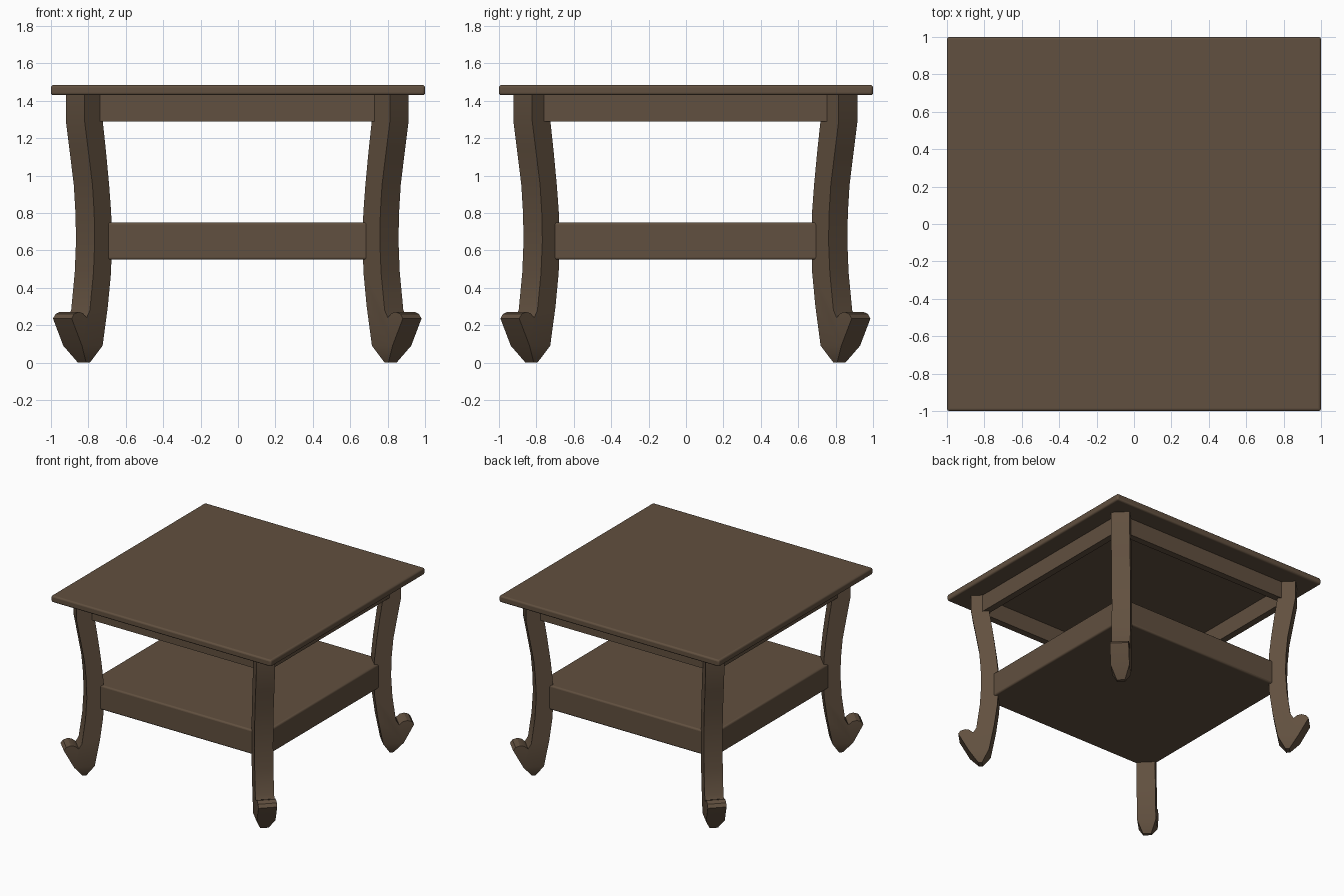
import bpy, bmesh

if "Cube" in bpy.data.objects:
    bpy.data.objects.remove(bpy.data.objects["Cube"])

wood = bpy.data.materials.new("dark_wood")
wood.diffuse_color = (0.12, 0.08, 0.05, 1)
wood.use_nodes = True
wood.node_tree.nodes["Principled BSDF"].inputs["Base Color"].default_value = wood.diffuse_color


def finish(name, bm, loc=(0, 0, 0)):
    bmesh.ops.recalc_face_normals(bm, faces=bm.faces[:])
    me = bpy.data.meshes.new(name)
    bm.to_mesh(me)
    bm.free()
    me.materials.append(wood)
    ob = bpy.data.objects.new(name, me)
    ob.location = loc
    bpy.context.collection.objects.link(ob)
    return ob


def smooth(ob):
    bpy.ops.object.select_all(action='DESELECT')
    ob.select_set(True)
    bpy.context.view_layer.objects.active = ob
    bpy.ops.object.shade_smooth_by_angle(angle=0.52)


def box(name, x0, x1, y0, y1, z0, z1, bevel=0):
    bm = bmesh.new()
    bmesh.ops.create_cube(bm, size=1)
    for v in bm.verts:
        v.co = ((x1 - x0) * v.co.x, (y1 - y0) * v.co.y, (z1 - z0) * v.co.z)
    ob = finish(name, bm, ((x0 + x1) / 2, (y0 + y1) / 2, (z0 + z1) / 2))
    if bevel:
        m = ob.modifiers.new("rounded_edges", 'BEVEL')
        m.width, m.segments = bevel, 3
        smooth(ob)
    return ob


# Table top and thick lower shelf
box("table_top", -1, 1, -1, 1, 1.43, 1.484, 0.013)
box("lower_shelf", -0.80, 0.79, -0.795, 0.79, 0.55, 0.75, 0.013)

# Apron boards under the top
for side, sg in (("front", -1), ("back", 1)):
    a, b = sorted((sg * 0.84, sg * 0.785))
    box(side + "_apron", -0.80, 0.80, a, b, 1.29, 1.43)
for side, sg in (("left", -1), ("right", 1)):
    a, b = sorted((sg * 0.85, sg * 0.795))
    box(side + "_apron", a, b, -0.80, 0.80, 1.29, 1.43)

# Curved leg profile along the corner diagonal: (diagonal distance, height)
inner = [(0.77, 0.09), (0.742, 0.30), (0.725, 0.48), (0.72, 0.65), (0.724, 0.80),
         (0.735, 0.95), (0.752, 1.13), (0.769, 1.29), (0.772, 1.43)]
outer = [(0.866, 1.43), (0.866, 1.29), (0.846, 1.13), (0.824, 0.95), (0.815, 0.80),
         (0.812, 0.65), (0.819, 0.48), (0.838, 0.28)]
toe = [(0.855, 0.24), (0.875, 0.264), (0.898, 0.271), (0.922, 0.26), (0.935, 0.235), (0.88, 0.09)]
tip = [(0.83, 0.0), (0.81, 0.0)]
profile = inner + outer + toe + tip
n = len(profile)

bm = bmesh.new()
sides = []
for sg in (-1, 1):
    # The foot narrows toward the floor
    sides.append([bm.verts.new((s - sg * h, (s + sg * h) * 1.004, z))
                  for s, z in profile for h in [0.022 if z == 0 else 0.05]])
for ring in sides:
    bm.faces.new(ring[:n - 2])
    bm.faces.new([ring[n - 3], ring[n - 2], ring[n - 1], ring[0]])
for i in range(n):
    j = (i + 1) % n
    bm.faces.new([sides[0][i], sides[0][j], sides[1][j], sides[1][i]])
legs = finish("legs", bm, (-0.004, -0.003, 0))
m = legs.modifiers.new("four_corners", 'MIRROR')
m.use_axis = (True, True, False)
m.use_mirror_merge = False
smooth(legs)
